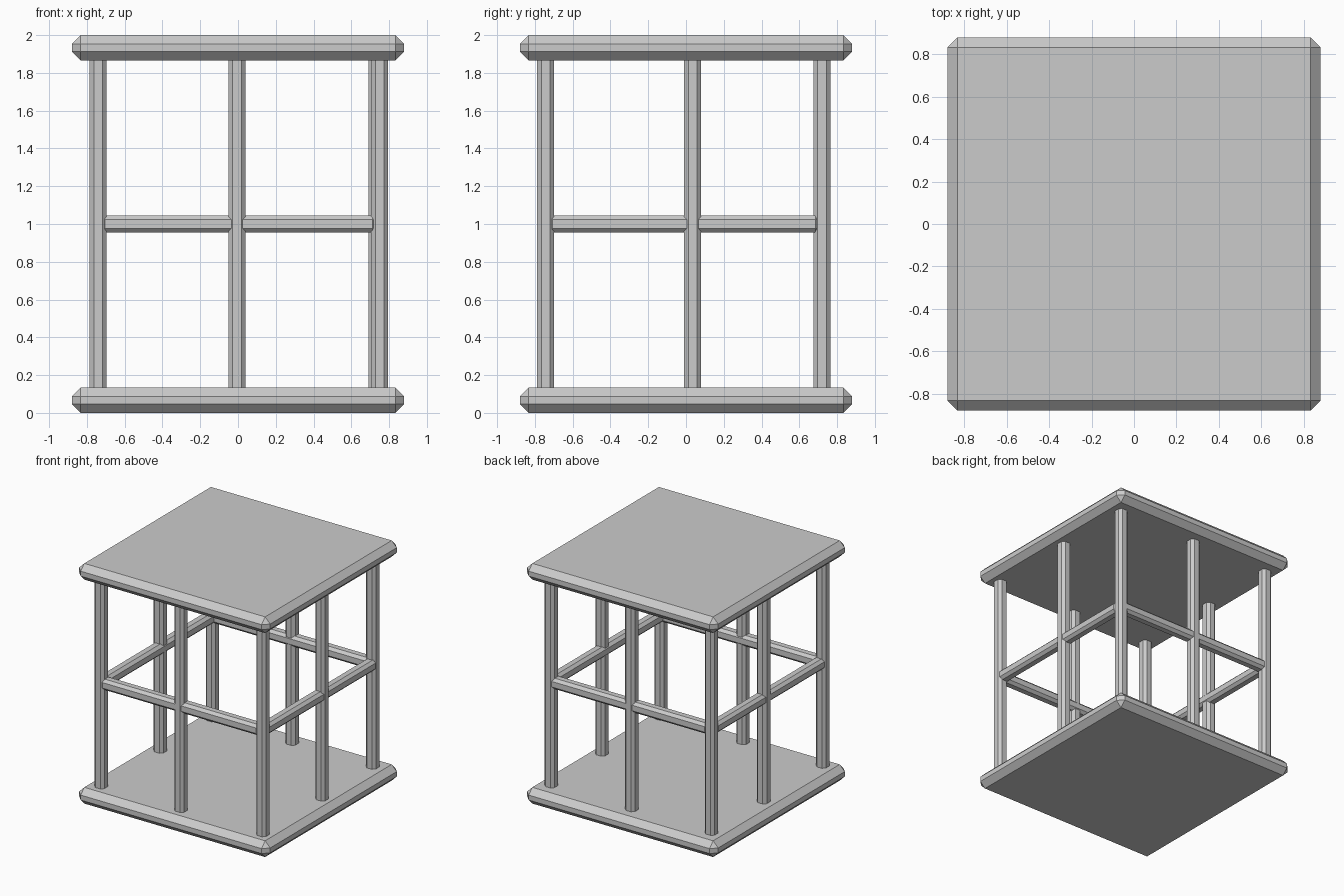
import bpy
import bmesh

if "Cube" in bpy.data.objects:
    bpy.data.objects.remove(bpy.data.objects["Cube"])


def chamfered_box(name, lo, hi, chamfer):
    """Box between two corners with every edge cut flat."""
    bm = bmesh.new()
    bmesh.ops.create_cube(bm, size=1)
    for v in bm.verts:
        v.co = [(hi[i] - lo[i]) * v.co[i] for i in range(3)]
    bmesh.ops.bevel(bm, geom=bm.edges[:], offset=chamfer, segments=1,
                    profile=0.5, affect='EDGES')
    mesh = bpy.data.meshes.new(name)
    bm.to_mesh(mesh)
    bm.free()
    obj = bpy.data.objects.new(name, mesh)
    obj.location = [(lo[i] + hi[i]) / 2 for i in range(3)]
    bpy.context.collection.objects.link(obj)
    return obj


R = 0.045      # half thickness of posts and rails
CUT = 0.022    # chamfer of posts and rails

# Base and top slabs
chamfered_box("base_slab", (-0.88, -0.88, 0), (0.88, 0.88, 0.135), 0.047)
chamfered_box("top_slab", (-0.88, -0.88, 1.865), (0.88, 0.88, 2), 0.047)

# Eight posts, slightly irregular in placement
posts = {
    "front_left_post": (-0.74, -0.743),
    "front_middle_post": (-0.005, -0.743),
    "front_right_post": (0.75, -0.743),
    "right_middle_post": (0.75, 0.035),
    "back_right_post": (0.737, 0.72),
    "back_middle_post": (-0.005, 0.72),
    "back_left_post": (-0.74, 0.72),
    "left_middle_post": (-0.74, 0.035),
}
for name, (x, y) in posts.items():
    chamfered_box(name, (x - R, y - R, 0.1), (x + R, y + R, 1.9), CUT)

# Rails at mid height, ending inside the corner posts
for name, y in (("front_rail", -0.737), ("back_rail", 0.715)):
    chamfered_box(name, (-0.725, y - R, 1 - R), (0.735, y + R, 1 + R), CUT)
for name, x in (("left_rail", -0.735), ("right_rail", 0.743)):
    chamfered_box(name, (x - R, -0.73, 1 - R), (x + R, 0.707, 1 + R), CUT)
